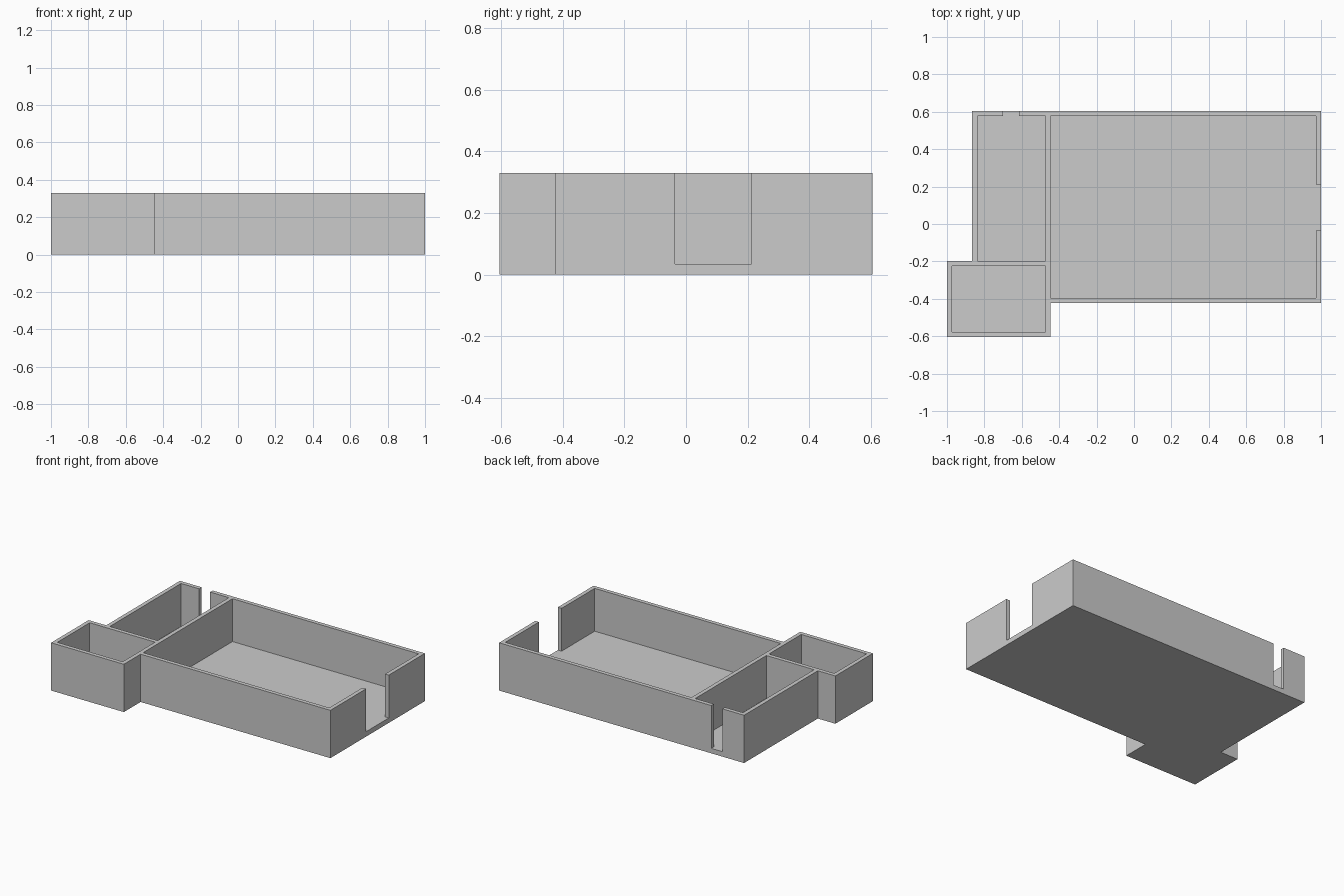
import bpy
import bmesh

cube = bpy.data.objects.get("Cube")
if cube:
    bpy.data.objects.remove(cube, do_unlink=True)

HEIGHT, FLOOR, WALL = 0.329, 0.034, 0.028
LEFT, RIGHT, FRONT, BACK = -1.0, 1.0, -0.605, 0.605
SIDE = -0.866       # outer face of the long narrow room
DIVIDE = -0.446     # hall side of the dividing wall
HALL_FRONT = -0.423
STEP = -0.197       # back face of the small front room

grey = bpy.data.materials.new("plain grey")
grey.use_nodes = True
colour = (0.6, 0.6, 0.6, 1)
grey.diffuse_color = colour
grey.node_tree.nodes["Principled BSDF"].inputs["Base Color"].default_value = colour


def prism(name, outline, z0, z1):
    """Extrude a flat outline from z0 up to z1."""
    bm = bmesh.new()
    base = bm.faces.new([bm.verts.new((x, y, z0)) for x, y in outline])
    top = bmesh.ops.extrude_face_region(bm, geom=[base])["geom"]
    verts = [v for v in top if isinstance(v, bmesh.types.BMVert)]
    bmesh.ops.translate(bm, vec=(0, 0, z1 - z0), verts=verts)
    bmesh.ops.recalc_face_normals(bm, faces=bm.faces)
    mesh = bpy.data.meshes.new(name)
    bm.to_mesh(mesh)
    bm.free()
    mesh.materials.append(grey)
    obj = bpy.data.objects.new(name, mesh)
    bpy.context.collection.objects.link(obj)
    return obj


def carve(body, name, x0, x1, y0, y1):
    """Cut a rectangular opening from floor level up through the top."""
    cutter = prism(name, [(x0, y0), (x1, y0), (x1, y1), (x0, y1)], FLOOR, HEIGHT + 0.1)
    cutter.hide_render = True
    mod = body.modifiers.new(name, "BOOLEAN")
    mod.operation = "DIFFERENCE"
    mod.solver = "EXACT"
    mod.object = cutter
    bpy.context.view_layer.objects.active = body
    bpy.ops.object.modifier_apply(modifier=mod.name)
    bpy.data.objects.remove(cutter, do_unlink=True)


# Solid block with the stepped footprint
body = prism("floor_and_walls", [
    (LEFT, FRONT), (DIVIDE, FRONT), (DIVIDE, HALL_FRONT), (RIGHT, HALL_FRONT),
    (RIGHT, BACK), (SIDE, BACK), (SIDE, STEP), (LEFT, STEP)], 0, HEIGHT)

# Rooms
carve(body, "hall", DIVIDE, RIGHT - WALL, HALL_FRONT + WALL, BACK - WALL)
carve(body, "narrow_room", SIDE + WALL, DIVIDE - WALL, STEP, BACK - WALL)
carve(body, "front_room", LEFT + WALL, DIVIDE - WALL, FRONT + WALL, STEP - WALL)

# Doorways, reaching into the rooms and out past the walls
carve(body, "hall_doorway", RIGHT - 2 * WALL, RIGHT + WALL, -0.035, 0.212)
carve(body, "back_doorway", -0.70, -0.616, BACK - 2 * WALL, BACK + WALL)
